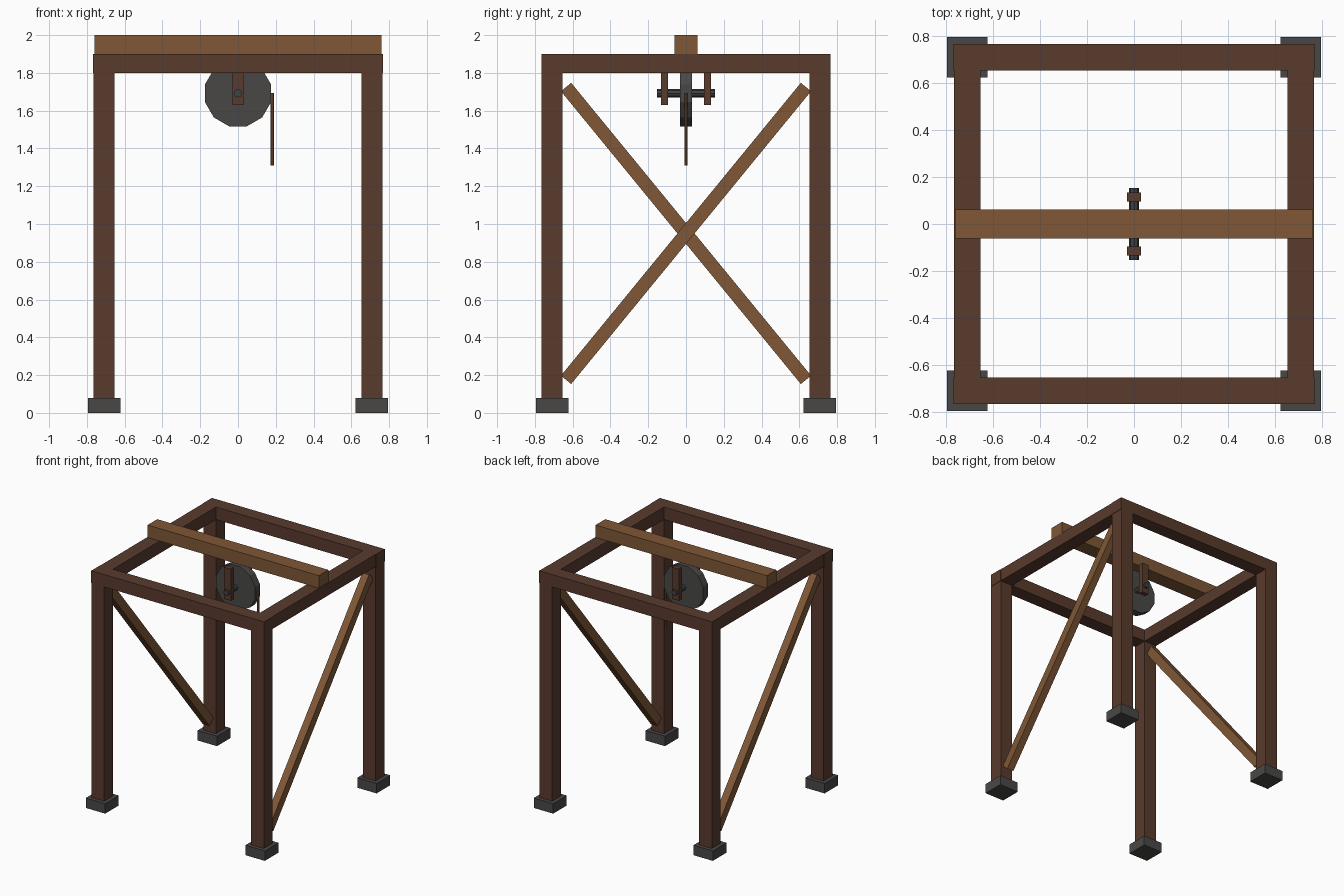
import bpy, math
from mathutils import Vector

cube = bpy.data.objects.get("Cube")
if cube:
    bpy.data.objects.remove(cube, do_unlink=True)


def material(name, rgb):
    m = bpy.data.materials.new(name)
    m.use_nodes = True
    colour = (*rgb, 1)
    m.diffuse_color = colour
    m.node_tree.nodes["Principled BSDF"].inputs["Base Color"].default_value = colour
    return m


dark_wood = material("dark wood", (0.10, 0.043, 0.026))
light_wood = material("light wood", (0.215, 0.097, 0.038))
stone = material("grey stone", (0.066, 0.064, 0.062))
steel = material("dark steel", (0.05, 0.055, 0.058))


def finish(name, mat):
    ob = bpy.context.object
    ob.name = ob.data.name = name
    ob.data.materials.append(mat)
    return ob


def box(name, mat, centre, size, tilt=0):
    bpy.ops.mesh.primitive_cube_add(size=1, location=centre, rotation=(tilt, 0, 0))
    bpy.context.object.scale = size
    return finish(name, mat)


def cylinder(name, mat, centre, radius, depth, sides, rotation=(0, 0, 0)):
    bpy.ops.mesh.primitive_cylinder_add(vertices=sides, radius=radius, depth=depth,
                                        location=centre, rotation=rotation)
    return finish(name, mat)


P = 0.709       # distance of the post centres from the middle
W = 0.112       # timber width

# Four posts on footing blocks
for sx, side in ((1, "left"), (-1, "right")):
    for sy, end in ((-1, "front"), (1, "back")):
        box(f"{end}_{side}_footing", stone, (sx * P, sy * P, 0.04), (0.172, 0.172, 0.08))
        box(f"{end}_{side}_post", dark_wood, (sx * P, sy * P, 0.94), (W, W, 1.72))

# Top frame
for s, end, side in ((-1, "front", "right"), (1, "back", "left")):
    box(f"{end}_beam", dark_wood, (0, s * P, 1.85), (1.536, W, 0.1))
    box(f"{side}_beam", dark_wood, (s * P, 0, 1.85), (W, 2 * P - W, 0.1))

# Cross beam resting on the frame
box("cross_beam", light_wood, (0, 0, 1.95), (1.52, 0.122, 0.1))

# One diagonal brace per side, in opposite directions
for s, side in ((1, "left"), (-1, "right")):
    run = Vector((0, s * 1.27, 1.55))
    box(f"{side}_brace", light_wood, (s * P, 0, 0.95), (0.06, 0.07, run.length),
        -math.atan2(run.y, run.z))

# Pulley wheel on its axle
AXLE_Z = 1.692
cylinder("pulley_wheel", stone, (0, 0, AXLE_Z), 0.181, 0.062, 12,
         (math.pi / 2, math.radians(15), 0))
cylinder("axle", steel, (0, 0, AXLE_Z), 0.022, 0.306, 8, (math.pi / 2, 0, 0))

# Hangers holding the axle
for s, end in ((-1, "front"), (1, "back")):
    box(f"{end}_hanger", dark_wood, (0, s * 0.114, 1.757), (0.06, 0.038, 0.254))

# Rope hanging from the wheel
cylinder("rope", light_wood, (0.181, 0, 1.502), 0.009, 0.385, 8)
